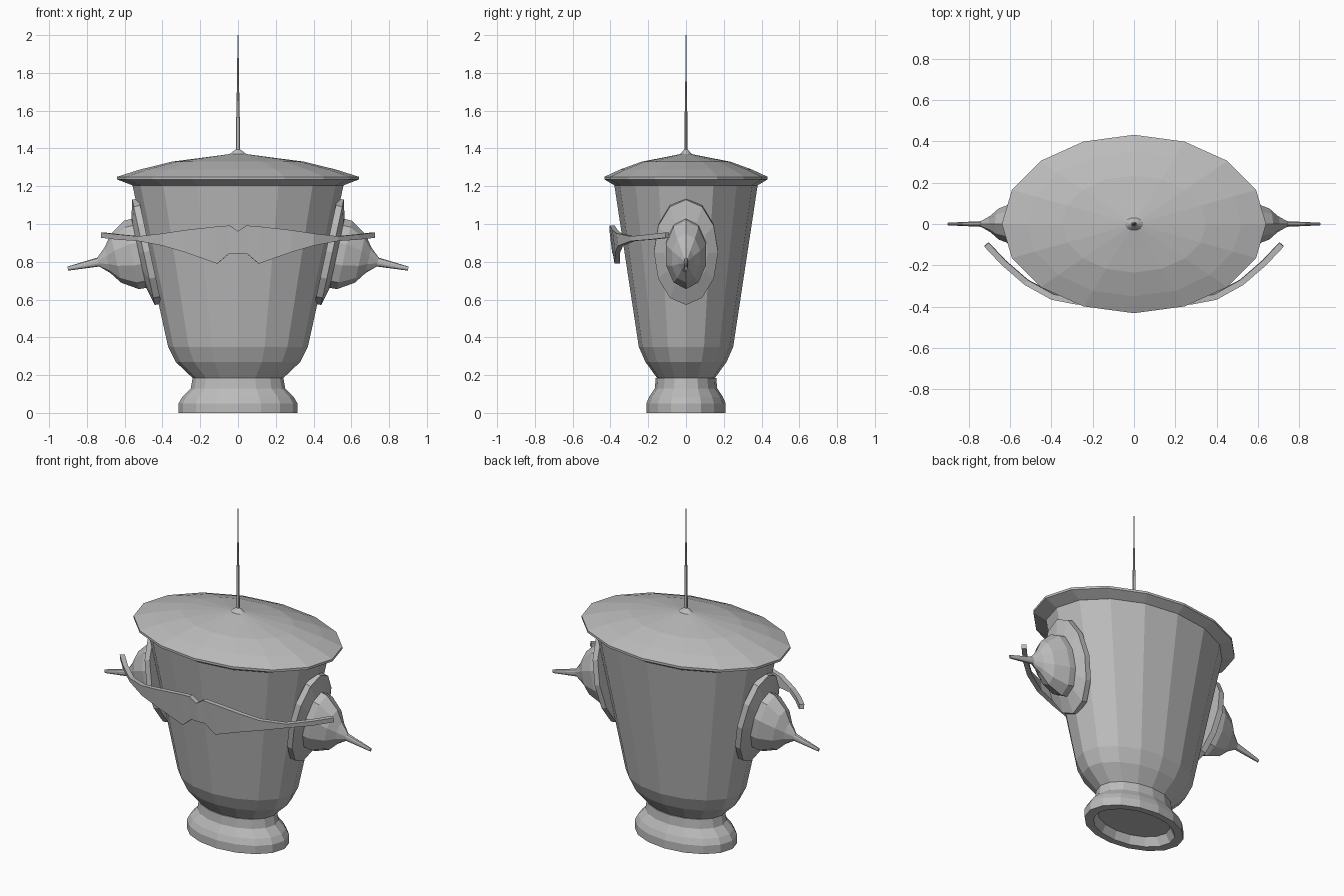
import bpy, bmesh, math
from mathutils import Matrix, Vector

cube = bpy.data.objects.get("Cube")
if cube:
    bpy.data.objects.remove(cube, do_unlink=True)

grey = bpy.data.materials.new("plain grey")
grey.use_nodes = True
grey.diffuse_color = (0.5, 0.5, 0.5, 1)
grey.node_tree.nodes["Principled BSDF"].inputs["Base Color"].default_value = (0.5, 0.5, 0.5, 1)


def finish(bm, name):
    bmesh.ops.recalc_face_normals(bm, faces=bm.faces)
    mesh = bpy.data.meshes.new(name)
    bm.to_mesh(mesh)
    bm.free()
    mesh.materials.append(grey)
    obj = bpy.data.objects.new(name, mesh)
    bpy.context.collection.objects.link(obj)
    return obj


def lathe(name, profile, sides, matrix=None):
    """Elliptical rings (x radius, y radius, height), capped at both ends."""
    bm = bmesh.new()
    rings = []
    for rx, ry, z in profile:
        angles = [math.tau * i / sides for i in range(sides)]
        rings.append([bm.verts.new((rx * math.cos(a), ry * math.sin(a), z)) for a in angles])
    for low, high in zip(rings, rings[1:]):
        for i in range(sides):
            j = (i + 1) % sides
            bm.faces.new((low[i], low[j], high[j], high[i]))
    bm.faces.new(rings[0])
    bm.faces.new(rings[-1])
    if matrix:
        bm.transform(matrix)
    return finish(bm, name)


# Hollow pedestal
lathe("foot", [(0.23, 0.15, 0.05), (0.26, 0.17, 0), (0.315, 0.21, 0), (0.315, 0.21, 0.05),
               (0.295, 0.195, 0.085), (0.25, 0.165, 0.13), (0.24, 0.16, 0.185)], 16)

# Tapered vessel
lathe("body", [(0.235, 0.15, 0.18), (0.33, 0.215, 0.27), (0.37, 0.25, 0.35),
               (0.56, 0.38, 1.21)], 16)

# Domed lid and its spire
lathe("lid", [(0.56, 0.38, 1.205), (0.64, 0.432, 1.236), (0.64, 0.432, 1.25),
              (0.52, 0.35, 1.288), (0.35, 0.235, 1.33), (0.18, 0.12, 1.352),
              (0.045, 0.03, 1.37), (0.012, 0.009, 1.395)], 16)
lathe("spire", [(0.012, 0.009, 1.39), (0.008, 0.006, 1.65), (0.005, 0.004, 1.75),
                (0.003, 0.002, 2.0)], 8)

# Side plates and spiked hubs, tilted to follow the vessel wall
for side, label in ((1, "left"), (-1, "right")):
    out = Vector((0.978 * side, 0, -0.21))
    up = Vector((0.21 * side, 0, 0.978))
    across = out.cross(up)
    frame = Matrix((up, across, out)).transposed().to_4x4()
    frame.translation = (0.5 * side, 0, 0.85)
    lathe(label + "_plate", [(0.285, 0.17, -0.035), (0.285, 0.17, 0), (0.19, 0.115, 0.025)], 12, frame)
    hub = [(0.187, 0.02), (0.185, 0.065), (0.132, 0.15), (0.07, 0.195), (0.024, 0.245), (0.011, 0.41)]
    lathe(label + "_spike", [(r, r * 0.6, h) for r, h in hub], 10, frame)

# Curved band wrapped around the front: x, y, top z, bottom z
half = [(0, -0.405, 0.963, 0.845), (0.045, -0.405, 0.992, 0.845), (0.11, -0.402, 0.987, 0.79),
        (0.28, -0.39, 0.968, 0.85), (0.4, -0.367, 0.95, 0.885), (0.53, -0.295, 0.935, 0.91),
        (0.64, -0.2, 0.945, 0.917), (0.725, -0.11, 0.955, 0.927)]
stations = [(-x, y, t, b) for x, y, t, b in reversed(half[1:])] + half
bm = bmesh.new()
loops = []
for k, (x, y, top, bottom) in enumerate(stations):
    before, after = stations[max(k - 1, 0)], stations[min(k + 1, len(stations) - 1)]
    inward = Vector((before[1] - after[1], after[0] - before[0], 0)).normalized() * 0.028
    high = Vector((x, y, top))
    low = Vector((x, y + 0.12 * (top - bottom), bottom))
    loops.append([bm.verts.new(p) for p in (high, low, low + inward, high + inward)])
for a, b in zip(loops, loops[1:]):
    for i in range(4):
        j = (i + 1) % 4
        bm.faces.new((a[i], a[j], b[j], b[i]))
bm.faces.new(loops[0])
bm.faces.new(loops[-1])
finish(bm, "front_band")
